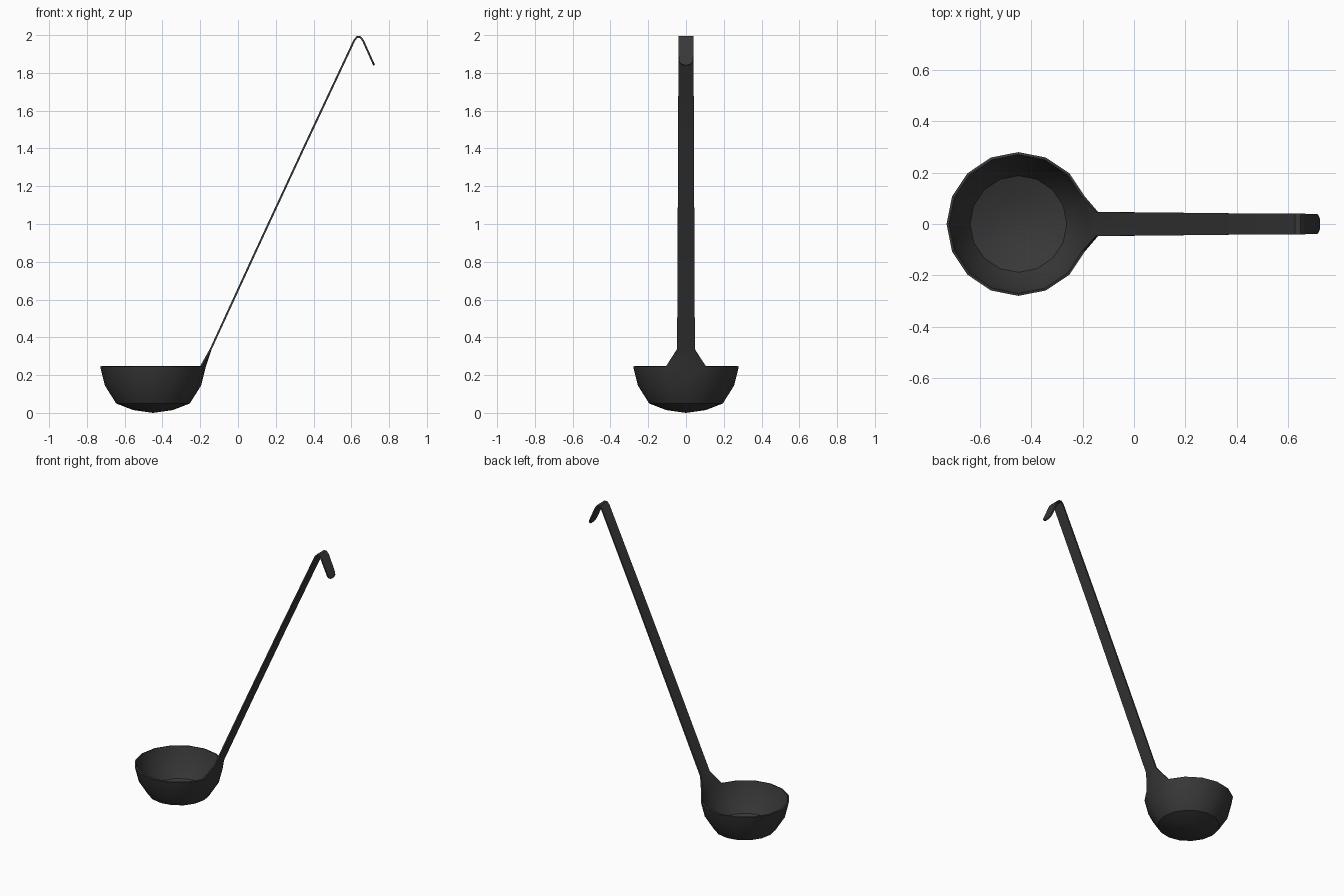
import bpy, bmesh, math

if "Cube" in bpy.data.objects:
    bpy.data.objects.remove(bpy.data.objects["Cube"])

SIDES, CX, WALL = 16, -0.45, 0.01
# bowl profile from rim to bottom: (radius, z)
BOWL = [(0.28, 0.25), (0.255, 0.15), (0.195, 0.055), (0.105, 0.02)]
# handle path from neck to hook tip: (x, z, half width)
HANDLE = [(-0.14, 0.34, 0.047), (0.09, 0.84, 0.045), (0.35, 1.40, 0.042),
          (0.62, 1.975, 0.040), (0.632, 1.990, 0.040), (0.645, 1.990, 0.040),
          (0.657, 1.975, 0.040), (0.706, 1.866, 0.038), (0.712, 1.853, 0.030),
          (0.716, 1.844, 0.014)]

steel = bpy.data.materials.new("dark steel")
steel.diffuse_color = (0.04, 0.04, 0.04, 1)
steel.use_nodes = True
steel.node_tree.nodes["Principled BSDF"].inputs["Base Color"].default_value = steel.diffuse_color

bm = bmesh.new()

# bowl: stacked rings closed at the bottom by a fan
rings = [[bm.verts.new((CX + r * math.cos(math.tau * i / SIDES),
                        r * math.sin(math.tau * i / SIDES), z))
          for i in range(SIDES)] for r, z in BOWL]
bottom = bm.verts.new((CX, 0, 0.005))
for i in range(SIDES):
    j = (i + 1) % SIDES
    for upper, lower in zip(rings, rings[1:]):
        bm.faces.new((lower[i], lower[j], upper[j], upper[i]))
    bm.faces.new((bottom, rings[-1][j], rings[-1][i]))

# neck, handle and hook: one strip growing from three rim points
row = [rings[0][-1], rings[0][0], rings[0][1]]
for x, z, w in HANDLE:
    new = [bm.verts.new((x, y, z)) for y in (-w, 0, w)]
    for k in range(2):
        bm.faces.new((row[k], row[k + 1], new[k + 1], new[k]))
    row = new

bmesh.ops.recalc_face_normals(bm, faces=bm.faces)
bm.normal_update()
if min(bm.faces, key=lambda f: f.calc_center_median().z).normal.z > 0:
    bmesh.ops.reverse_faces(bm, faces=bm.faces)

mesh = bpy.data.meshes.new("ladle_bowl_and_handle")
bm.to_mesh(mesh)
bm.free()
mesh.materials.append(steel)
ladle = bpy.data.objects.new("ladle_bowl_and_handle", mesh)
bpy.context.collection.objects.link(ladle)

# sheet thickness, inwards from the outer skin
solid = ladle.modifiers.new("thickness", 'SOLIDIFY')
solid.thickness, solid.offset = WALL, -1
bpy.context.view_layer.objects.active = ladle
ladle.select_set(True)
bpy.ops.object.modifier_apply(modifier=solid.name)
bpy.ops.object.shade_smooth_by_angle(angle=math.radians(32))

# stand on the ground
low = min(v.co.z for v in mesh.vertices)
for v in mesh.vertices:
    v.co.z -= low
